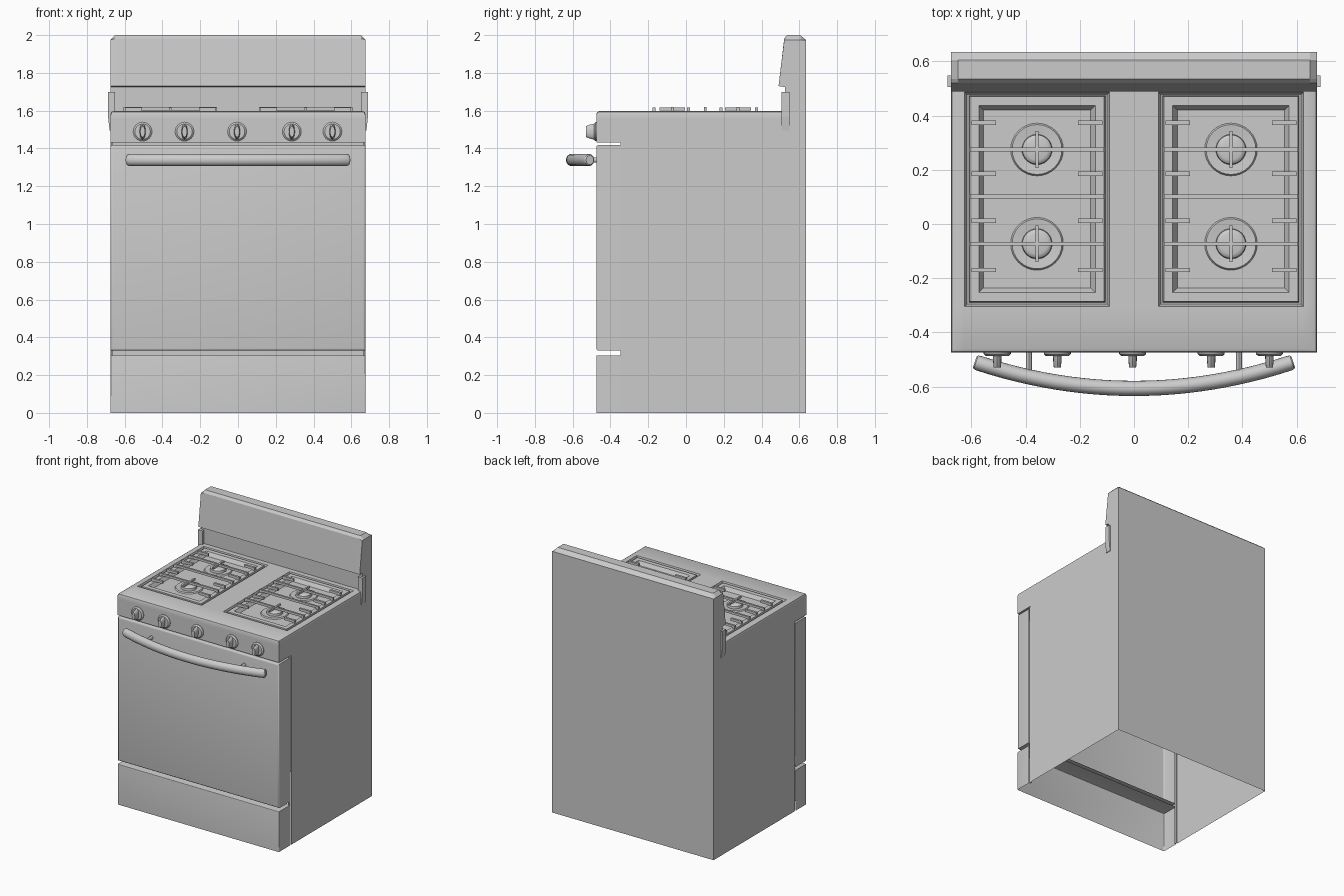
import bpy, bmesh, math
from mathutils import Vector

if "Cube" in bpy.data.objects:
    bpy.data.objects.remove(bpy.data.objects["Cube"])


def finish(name, bm, smooth=False, fix=True):
    if fix:
        bmesh.ops.recalc_face_normals(bm, faces=bm.faces)
    me = bpy.data.meshes.new(name)
    bm.to_mesh(me)
    bm.free()
    ob = bpy.data.objects.new(name, me)
    bpy.context.collection.objects.link(ob)
    if smooth:
        bpy.ops.object.select_all(action='DESELECT')
        ob.select_set(True)
        bpy.context.view_layer.objects.active = ob
        bpy.ops.object.shade_smooth_by_angle(angle=math.radians(35))
    return ob


def add_box(bm, lo, hi):
    lo, hi = Vector(lo), Vector(hi)
    vs = bmesh.ops.create_cube(bm, size=1)['verts']
    for v in vs:
        v.co = Vector([(lo[i] + hi[i]) / 2 + v.co[i] * (hi[i] - lo[i]) for i in range(3)])


def shell(name, lo, hi, open_sides, bevel=0.0):
    """Box with some sides removed; bevel rounds the edges of the front."""
    bm = bmesh.new()
    add_box(bm, lo, hi)
    bm.normal_update()
    gone = [f for f in bm.faces if any(f.normal.dot(Vector(d)) > 0.9 for d in open_sides)]
    bmesh.ops.delete(bm, geom=gone, context='FACES')
    if bevel:
        edges = [e for e in bm.edges if not e.is_boundary
                 and all(abs(v.co.y - lo[1]) < 1e-4 for v in e.verts)]
        bmesh.ops.bevel(bm, geom=edges, offset=bevel, segments=3, profile=0.5, affect='EDGES')
    return finish(name, bm, bool(bevel), fix=False)


def loft(name, sections, cap=True, closed=False, smooth=False):
    """Skin a row of equal-length closed sections."""
    bm = bmesh.new()
    rings = [[bm.verts.new(p) for p in s] for s in sections]
    n = len(rings[0])
    pairs = list(zip(rings, rings[1:])) + ([(rings[-1], rings[0])] if closed else [])
    for a, b in pairs:
        for i in range(n):
            j = (i + 1) % n
            bm.faces.new((a[i], a[j], b[j], b[i]))
    if cap and not closed:
        bm.faces.new(rings[0])
        bm.faces.new(rings[-1])
    return finish(name, bm, smooth)


def rect(cx, cy, hx, hy, z):
    return [(cx + a * hx, cy + b * hy, z) for a, b in ((-1, -1), (1, -1), (1, 1), (-1, 1))]


W, FRONT, BACK = 0.675, -0.475, 0.635
DOWN, UP, REAR, FORE = (0, 0, -1), (0, 0, 1), (0, 1, 0), (0, -1, 0)

# Hollow body, drawer, door and control panel
shell("body", (-W, -0.332, 0), (W, BACK, 1.56), [DOWN, UP, FORE])
shell("drawer", (-W, FRONT, 0), (W, -0.345, 0.305), [DOWN, REAR], 0.006)
shell("oven_door", (-W, FRONT, 0.33), (W, -0.345, 1.418), [REAR], 0.012)
shell("control_panel", (-W, FRONT, 1.432), (W, -0.332, 1.558), [REAR, UP])

# Recessed seam strips between front panels and body
bm = bmesh.new()
for s in (-1, 1):
    add_box(bm, (s * 0.667 - 0.003, -0.348, 0), (s * 0.667 + 0.003, -0.328, 1.57))
finish("seam_strips", bm)

# Cooktop sheet with softened rim and two wells
xs = [0.675, 0.671, 0.66, 0.626, 0.09]
xs = [-x for x in xs] + xs[::-1]
ys = [-0.475, -0.471, -0.46, -0.305, 0.487, 0.53]
drop = {0.675: 0.017, 0.671: 0.005}
bm = bmesh.new()
grid = []
for x in xs:
    row = []
    for y in ys:
        d = max(drop.get(abs(x), 0), {-0.475: 0.017, -0.471: 0.005}.get(y, 0))
        row.append(bm.verts.new((x, y, 1.597 - d)))
    grid.append(row)
wells = []
for i in range(len(xs) - 1):
    for j in range(len(ys) - 1):
        f = bm.faces.new((grid[i][j], grid[i + 1][j], grid[i + 1][j + 1], grid[i][j + 1]))
        if i in (3, 5) and j == 3:
            wells.append(f)
rim = [e for e in bm.edges if e.is_boundary]
ext = bmesh.ops.extrude_edge_only(bm, edges=rim)['geom']
for v in ext:
    if isinstance(v, bmesh.types.BMVert):
        v.co.z = 1.556
bm.normal_update()
bmesh.ops.inset_individual(bm, faces=wells, thickness=0.013, depth=-0.03)
finish("cooktop", bm, True)

# Backguard with chamfered top and leaning face
top = [(BACK, 1.54), (BACK, 1.975), (0.605, 2.0), (0.535, 2.0), (0.52, 1.982),
       (0.49, 1.73), (0.525, 1.725), (0.525, 1.54)]
loft("backguard", [[(x, y, min(z, lim)) for y, z in top] for x, lim in
                   ((-W, 1.975), (-0.65, 2), (0.65, 2), (W, 1.975))])

# Side brackets joining backguard and body
for s, side in ((-1, "left"), (1, "right")):
    prof = [(0.65, 1.7), (0.688, 1.7), (0.688, 1.57), (0.68, 1.495), (0.67, 1.495), (0.65, 1.57)]
    loft(side + "_bracket", [[(s * x, y, z) for x, z in prof] for y in (0.505, 0.548)])

# Bowed door handle with end rounding, and its posts
N, secs = 24, []
ts = [-1, -0.992] + [-0.975 + 1.95 * k / N for k in range(N + 1)] + [0.992, 1]
for t in ts:
    x, y = 0.588 * t, -0.607 + 0.098 * t * t
    tan = Vector((0.588, 0.196 * t, 0)).normalized()
    nor = Vector((-tan.y, tan.x, 0))
    k = 0.75 if abs(t) == 1 else (0.93 if abs(t) > 0.98 else 1)
    secs.append([Vector((x, y, 1.339)) + nor * 0.028 * k * math.cos(a) + Vector((0, 0, 0.032 * k * math.sin(a)))
                 for a in (2 * math.pi * m / 20 for m in range(20))])
loft("door_handle", secs, smooth=True)


def ellipse(cx, cz, y, rx, rz, n=24):
    return [(cx + rx * math.cos(2 * math.pi * i / n), y, cz + rz * math.sin(2 * math.pi * i / n))
            for i in range(n)]


for s, side in ((-1, "left"), (1, "right")):
    loft(side + "_handle_post", [ellipse(s * 0.388, 1.339, y, 0.011, 0.014, 12) for y in (-0.47, -0.57)],
         smooth=True)

# Control knobs: flared disc plus lens-shaped grip
for i, x in enumerate((-0.505, -0.283, -0.005, 0.285, 0.5), 1):
    z = 1.489
    loft(f"knob_{i}_disc", [ellipse(x, z, y, r, r) for y, r in
                            ((-0.473, 0.05), (-0.48, 0.05), (-0.488, 0.041))], smooth=True)
    loft(f"knob_{i}_grip", [ellipse(x, z, y, rx, rz, 16) for y, rx, rz in
                            ((-0.486, 0.016, 0.042), (-0.51, 0.015, 0.037), (-0.53, 0.013, 0.028))],
         smooth=True)

# Burners and grates, one set per well
BURNERS = (0.275, -0.073)
for s, side in ((-1, "left"), (1, "right")):
    cx, cy = s * 0.358, 0.0925
    loft(side + "_grate_frame", [rect(cx, cy, hx, hy, z) for hx, hy, z in
                                 ((0.252, 0.382, 1.567), (0.248, 0.378, 1.595),
                                  (0.215, 0.345, 1.595), (0.198, 0.328, 1.567))], closed=True)
    bm = bmesh.new()
    for y in BURNERS + (0.102,):
        add_box(bm, (cx - 0.247, y - 0.007, 1.602), (cx + 0.247, y + 0.007, 1.619))
        for e in (-1, 1):
            xe = cx + e * 0.238
            add_box(bm, (xe - 0.009, y - 0.007, 1.59), (xe + 0.009, y + 0.007, 1.605))
    for y in (0.374, 0.186, 0.012, -0.17):
        for e in (-1, 1):
            xe = cx + e * 0.196
            add_box(bm, (xe - 0.045, y - 0.008, 1.598), (xe + 0.045, y + 0.008, 1.617))
            xe = cx + e * 0.23
            add_box(bm, (xe - 0.01, y - 0.008, 1.585), (xe + 0.01, y + 0.008, 1.6))
    for y in BURNERS:
        add_box(bm, (cx - 0.006, y - 0.068, 1.602), (cx + 0.006, y + 0.068, 1.617))
    finish(side + "_grate_bars", bm)
    for y, pos in zip(BURNERS, ("back", "front")):
        prof = ((0.098, 1.566), (0.092, 1.575), (0.056, 1.571), (0.054, 1.588), (0.048, 1.594), (0.038, 1.597))
        loft(f"{side}_{pos}_burner",
             [[(cx + r * math.cos(a), y + r * math.sin(a), z)
               for a in (2 * math.pi * m / 32 for m in range(32))] for r, z in prof], smooth=True)
